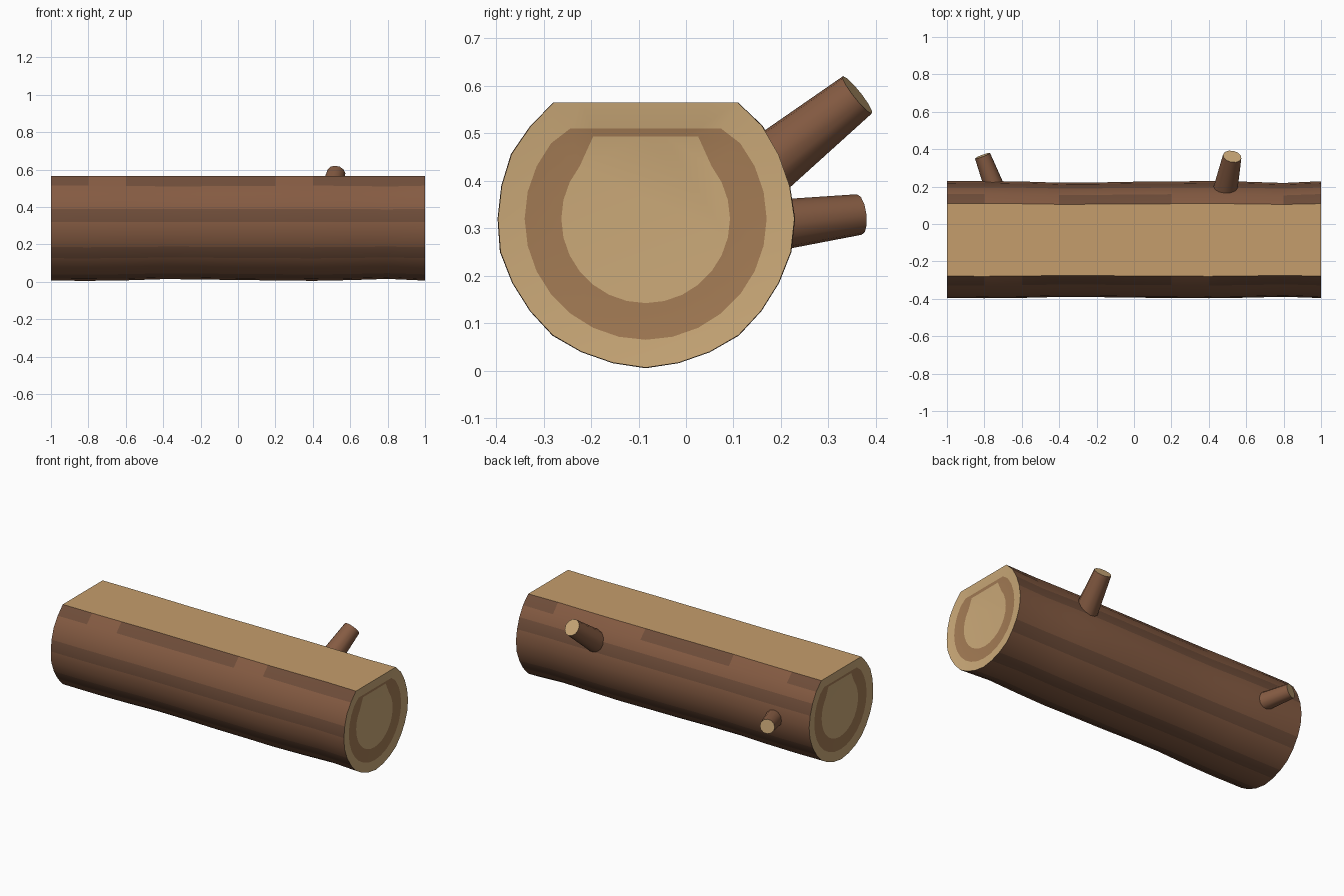
import bpy, bmesh, math
from mathutils import Vector

if "Cube" in bpy.data.objects:
    bpy.data.objects.remove(bpy.data.objects["Cube"])

CY, CZ, R, TOP, N = -0.085, 0.32, 0.309, 0.565, 28
WOBBLE = [.002, .003, .001, -.004, -.003, 0, .001, .003, 0, -.005, .002]


def material(name, rgb):
    m = bpy.data.materials.new(name)
    m.diffuse_color = (*rgb, 1)
    m.use_nodes = True
    m.node_tree.nodes["Principled BSDF"].inputs["Base Color"].default_value = m.diffuse_color
    return m


bark = material("bark", (0.235, 0.105, 0.055))
bark_dark = material("bark_dark", (0.16, 0.075, 0.042))
wood = material("wood", (0.60, 0.40, 0.19))
wood_ring = material("wood_ring", (0.37, 0.20, 0.09))
wood_top = material("wood_top", (0.56, 0.34, 0.15))
MATS = [bark, bark_dark, wood, wood_ring, wood_top]


def finish(name, bm, angle):
    bmesh.ops.recalc_face_normals(bm, faces=bm.faces)
    me = bpy.data.meshes.new(name)
    bm.to_mesh(me)
    bm.free()
    for m in MATS:
        me.materials.append(m)
    ob = bpy.data.objects.new(name, me)
    bpy.context.collection.objects.link(ob)
    bpy.ops.object.select_all(action='DESELECT')
    ob.select_set(True)
    bpy.context.view_layer.objects.active = ob
    bpy.ops.object.shade_smooth_by_angle(angle=math.radians(angle))
    return ob


def bridge(bm, a, b, mat):
    n = len(a)
    for k in range(n):
        f = bm.faces.new((a[k], a[(k + 1) % n], b[(k + 1) % n], b[k]))
        f.material_index = mat(k)


def outline(bm, x, r, scale=1, top=TOP, ridge=0):
    # round section with vertices 4..10 pressed onto a flat top
    ring = []
    for k in range(N):
        a = 2 * math.pi * k / N
        rr = (r + (ridge if k % 3 == 0 else 0)) * scale
        z = top if 4 <= k <= 10 else CZ + rr * math.sin(a)
        ring.append(bm.verts.new((x, CY + rr * math.cos(a), z)))
    return ring


# log: ridged bark with a hewn flat top and grain rings on both ends
bm = bmesh.new()
rings = [outline(bm, -1 + 0.2 * i, R + w, ridge=0.002 + 0.3 * w) for i, w in enumerate(WOBBLE)]
for i in range(10):
    def shade(k, i=i):
        if 4 <= k < 10:
            return 4
        if k == 10:
            return 0 if i in (1, 6) else 1
        if k == 3:
            return 1 if i in (0, 3, 4, 5, 9) else 0
        return 1 if k % 3 == 1 else 0
    bridge(bm, rings[i], rings[i + 1], shade)
for s, outer in ((-1, rings[0]), (1, rings[-1])):
    mid = outline(bm, s * 0.994, R, 0.825, 0.51)
    inner = outline(bm, s * 0.99, R, 0.575, 0.493)
    bridge(bm, outer, mid, lambda k: 2)
    bridge(bm, mid, inner, lambda k: 3)
    bm.faces.new(inner).material_index = 2
finish("log", bm, 35)


# branch stubs: tapered cylinders with a pale cut end
def stub(name, base, tip, r0, r1, sides=12):
    base, tip = Vector(base), Vector(tip)
    q = (tip - base).to_track_quat('Z', 'Y')
    bm = bmesh.new()
    loops = []
    for p, r in ((base, r0), (tip, r1)):
        loops.append([bm.verts.new(p + q @ Vector((r * math.cos(2 * math.pi * k / sides),
                                                   r * math.sin(2 * math.pi * k / sides), 0)))
                      for k in range(sides)])
    bridge(bm, loops[0], loops[1], lambda k: 0)
    bm.faces.new(loops[0]).material_index = 0
    bm.faces.new(loops[1]).material_index = 2
    finish(name, bm, 40)


stub("large_branch_stub", (0.475, 0.12, 0.39), (0.525, 0.361, 0.581), 0.07, 0.05)
stub("small_branch_stub", (-0.725, 0.14, 0.30), (-0.81, 0.365, 0.329), 0.057, 0.043)
